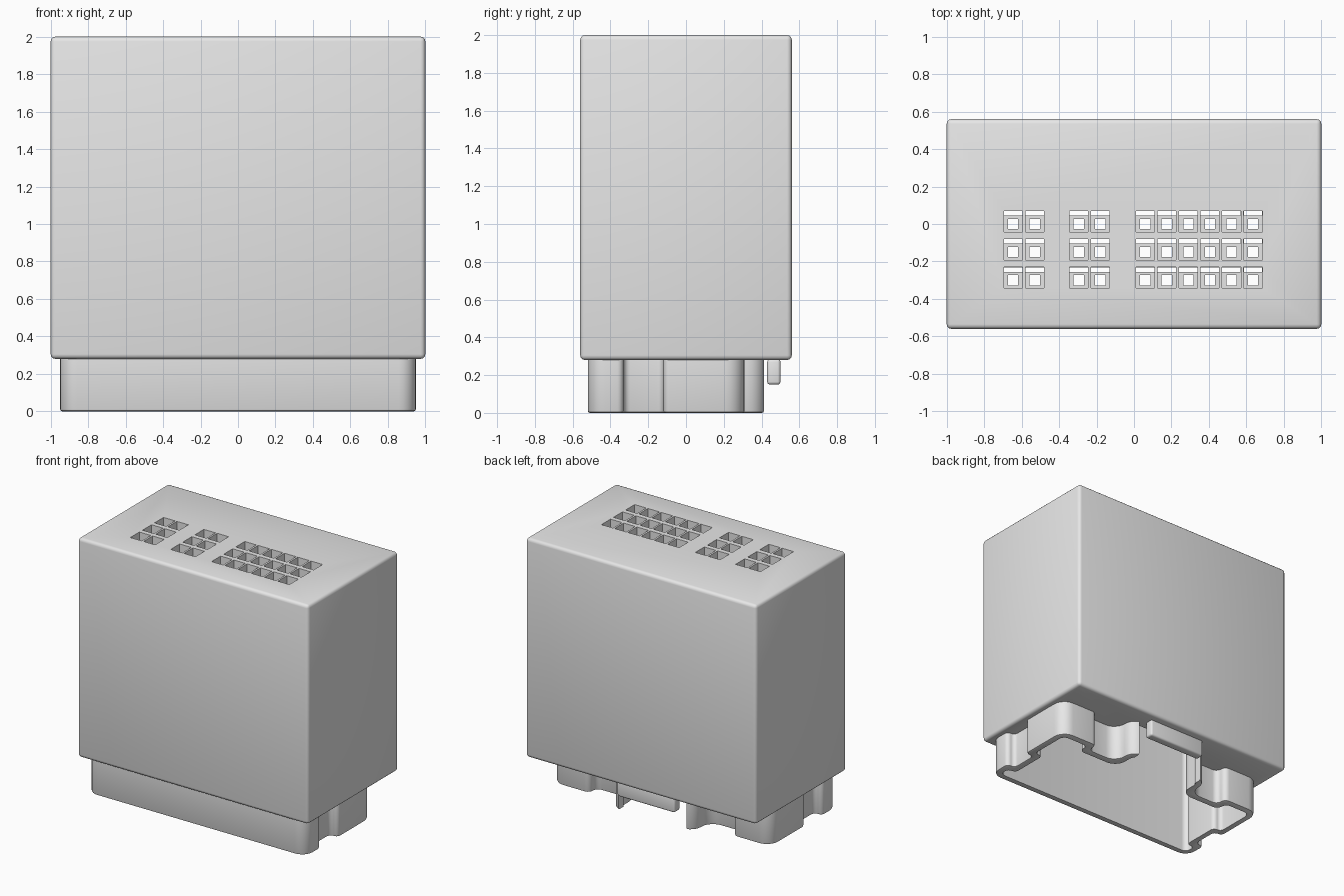
import bpy, bmesh
from math import sin, cos, pi, radians
from mathutils import Vector

if "Cube" in bpy.data.objects:
    bpy.data.objects.remove(bpy.data.objects["Cube"])

grey = bpy.data.materials.new("light_grey_plastic")
grey.use_nodes = True
grey.diffuse_color = (0.8, 0.8, 0.8, 1)
grey.node_tree.nodes["Principled BSDF"].inputs["Base Color"].default_value = (0.8, 0.8, 0.8, 1)


def finish(name, bm):
    bmesh.ops.recalc_face_normals(bm, faces=bm.faces)
    mesh = bpy.data.meshes.new(name)
    bm.to_mesh(mesh)
    bm.free()
    mesh.materials.append(grey)
    obj = bpy.data.objects.new(name, mesh)
    bpy.context.collection.objects.link(obj)
    return obj


def add_box(bm, x0, x1, y0, y1, z0, z1):
    verts = bmesh.ops.create_cube(bm, size=1)["verts"]
    for v in verts:
        v.co = ((x0 + x1) / 2 + v.co.x * (x1 - x0),
                (y0 + y1) / 2 + v.co.y * (y1 - y0),
                (z0 + z1) / 2 + v.co.z * (z1 - z0))


def rounded_box(name, bounds, radius):
    bm = bmesh.new()
    add_box(bm, *bounds)
    bmesh.ops.bevel(bm, geom=bm.edges[:], offset=radius, segments=3,
                    profile=0.5, affect='EDGES')
    return finish(name, bm)


def outline(corners, inset, radius):
    """Inset a right-angled outline and round each corner."""
    n = len(corners)
    moved = []
    for i, p in enumerate(corners):
        a = (p - corners[i - 1]).normalized()
        b = (corners[(i + 1) % n] - p).normalized()
        moved.append(p + inset * Vector((-a.y - b.y, a.x + b.x)))
    points = []
    for i, p in enumerate(moved):
        to_a, to_b = moved[i - 1] - p, moved[(i + 1) % n] - p
        convex = to_b.cross(to_a) > 0
        r = max(0.01, radius - inset if convex else radius + inset)
        r = min(r, 0.48 * to_a.length, 0.48 * to_b.length)
        ua, ub = to_a.normalized(), to_b.normalized()
        centre = p + r * (ua + ub)
        for k in range(7):
            t = k * pi / 12
            points.append(centre - r * (ub * cos(t) + ua * sin(t)))
    return points


def prism(name, points, z0, z1, bevel=0):
    bm = bmesh.new()
    face = bm.faces.new([bm.verts.new((p.x, p.y, z0)) for p in points])
    rim = list(face.edges)
    top = bmesh.ops.extrude_face_region(bm, geom=[face], use_keep_orig=True)["geom"]
    for v in top:
        if isinstance(v, bmesh.types.BMVert):
            v.co.z = z1
    bmesh.ops.recalc_face_normals(bm, faces=bm.faces)
    if bevel:
        bmesh.ops.bevel(bm, geom=rim, offset=bevel, segments=2,
                        profile=0.5, affect='EDGES')
    return finish(name, bm)


def cut(obj, cutter):
    mod = obj.modifiers.new("cut", 'BOOLEAN')
    mod.operation = 'DIFFERENCE'
    mod.solver = 'EXACT'
    mod.object = cutter
    bpy.context.view_layer.objects.active = obj
    bpy.ops.object.modifier_apply(modifier=mod.name)


# Skirt outline: stepped sides with two tabs at the back
half = [Vector(p) for p in (
    (.95, -.52), (.95, -.33), (.88, -.33), (.88, -.12), (.95, -.12), (.95, .31),
    (.62, .31), (.62, .22), (.36, .22), (.36, .42))]
corners = half + [Vector((-p.x, p.y)) for p in reversed(half)]

body = rounded_box("housing_body", (-1, 1, -.56, .56, .28, 2), .025)
skirt = prism("plug_skirt", outline(corners, 0, .1), 0, .28, .012)
bar = rounded_box("rear_locking_bar", (-.25, .25, .43, .5, .15, .285), .015)

# Cutters: inner cavity, rear gap, terminal pockets and through holes
cavity = prism("cavity_cutter", outline(corners, .05, .1), -.1, 1.0)

bm = bmesh.new()
add_box(bm, -.295, .295, .3, .6, -.1, .4)
gap = finish("rear_gap_cutter", bm)

pocket_bm, hole_bm = bmesh.new(), bmesh.new()
columns = [-.645, -.53, -.295, -.18] + [.06 + .115 * i for i in range(6)]
for x in columns:
    for y in (0, -.15, -.3):
        add_box(pocket_bm, x - .05, x + .05, y - .042, y + .07, 1.1, 2.1)
        add_box(hole_bm, x - .027, x + .027, y - .027, y + .027, .9, 1.2)
        add_box(hole_bm, x - .049, x + .049, y + .045, y + .069, .9, 1.2)
pockets = finish("pocket_cutter", pocket_bm)
holes = finish("through_hole_cutter", hole_bm)

for cutter in (cavity, pockets, holes):
    cut(body, cutter)
for cutter in (cavity, gap):
    cut(skirt, cutter)
for cutter in (cavity, gap, pockets, holes):
    bpy.data.objects.remove(cutter)

# Smooth the rounded edges and keep the corners crisp
for obj in (body, skirt, bar):
    bpy.ops.object.select_all(action='DESELECT')
    obj.select_set(True)
    bpy.context.view_layer.objects.active = obj
    bpy.ops.object.shade_smooth_by_angle(angle=radians(35))
